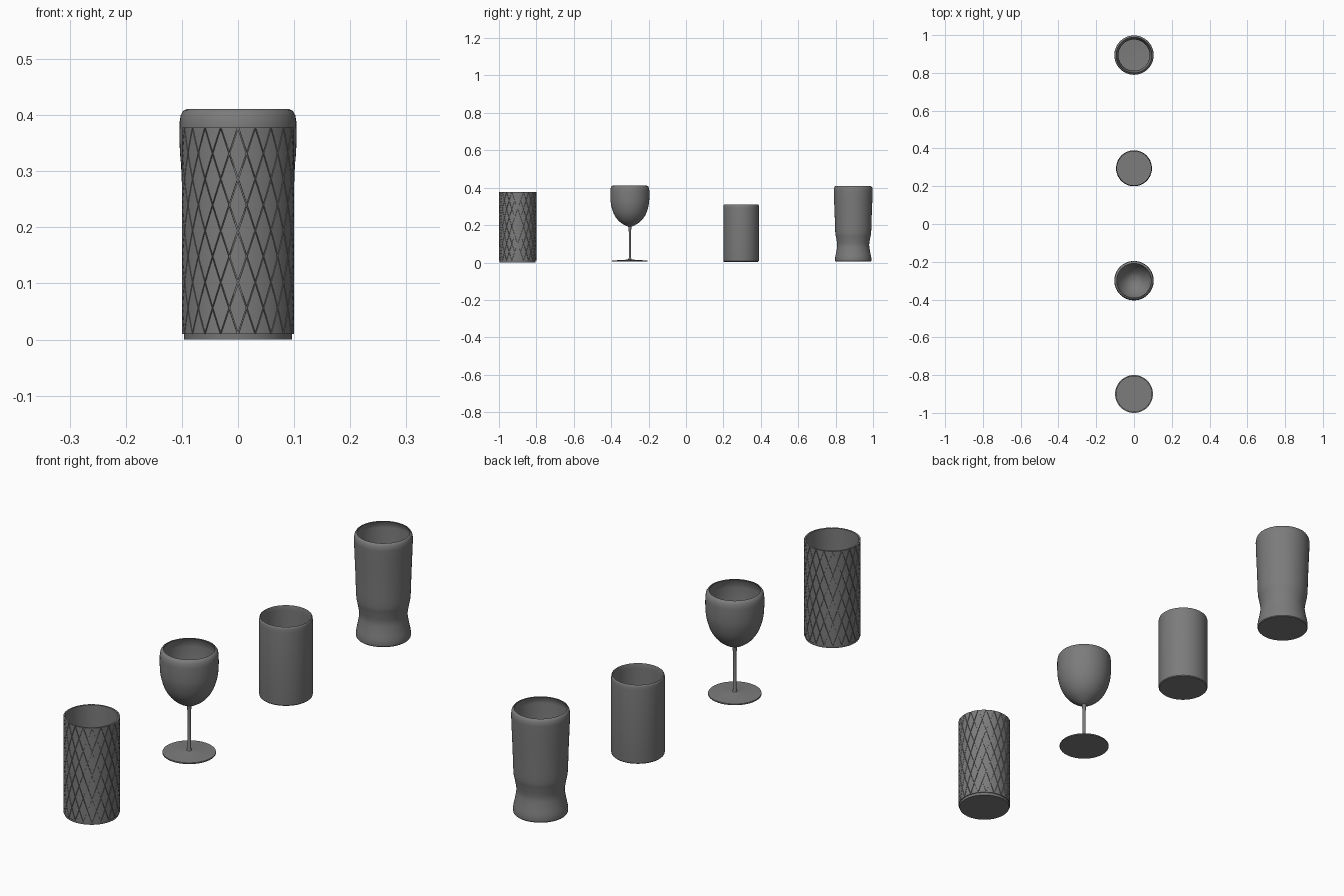
import bpy, bmesh, math

if "Cube" in bpy.data.objects:
    bpy.data.objects.remove(bpy.data.objects["Cube"])

glass = bpy.data.materials.new("dark_glass")
glass.diffuse_color = (0.2, 0.2, 0.2, 1)
glass.use_nodes = True
glass.node_tree.nodes["Principled BSDF"].inputs["Base Color"].default_value = glass.diffuse_color


def finish(name, bm, angle=35):
    bmesh.ops.remove_doubles(bm, verts=bm.verts, dist=0.00001)
    bmesh.ops.recalc_face_normals(bm, faces=bm.faces)
    mesh = bpy.data.meshes.new(name)
    bm.to_mesh(mesh)
    bm.free()
    mesh.materials.append(glass)
    ob = bpy.data.objects.new(name, mesh)
    bpy.context.collection.objects.link(ob)
    bpy.ops.object.select_all(action='DESELECT')
    ob.select_set(True)
    bpy.context.view_layer.objects.active = ob
    bpy.ops.object.shade_smooth_by_angle(angle=math.radians(angle))
    return ob


def lathe(name, profile, y, steps=64):
    """Spin an (r, z) profile round a vertical axis at (0, y)."""
    bm = bmesh.new()
    vs = [bm.verts.new((r, y, z)) for r, z in profile]
    edges = [bm.edges.new(p) for p in zip(vs, vs[1:])]
    bmesh.ops.spin(bm, geom=vs + edges, cent=(0, y, 0), axis=(0, 0, 1),
                   angle=math.tau, steps=steps, use_duplicate=False)
    return finish(name, bm)


def curve(points, sub=4):
    """Smooth a few profile points with a Catmull-Rom spline."""
    p = [points[0]] + points + [points[-1]]
    out = []
    for a, b, c, d in zip(p, p[1:], p[2:], p[3:]):
        for i in range(sub):
            t = i / sub
            out.append(tuple(0.5 * (2 * b[k] + (c[k] - a[k]) * t
                       + (2 * a[k] - 5 * b[k] + 4 * c[k] - d[k]) * t * t
                       + (3 * b[k] - a[k] - 3 * c[k] + d[k]) * t ** 3) for k in (0, 1)))
    return out + [points[-1]]


# cut-pattern tumbler: plain inner glass
Y = -0.9
lathe("tumbler_body", [(0, 0), (0.096, 0), (0.0965, 0.002), (0.0965, 0.378),
                       (0.0935, 0.378), (0.0935, 0.022), (0, 0.022)], Y)

# raised diamond tiles separated by grooves, with half tiles at top and bottom
N, ROWS, Z0, Z1 = 20, 4, 0.01, 0.378
half_a, half_z, gap, SEG = math.pi / N, (Z1 - Z0) / ROWS / 2, 0.94, 6
bm = bmesh.new()
for row in range(2 * ROWS + 1):
    zc = Z0 + row * half_z
    for k in range(N):
        ac = -math.pi / 2 + (2 * k + 1 + row % 2) * half_a
        strips = []
        for i in range(SEG + 1):
            u = -1 + 2 * i / SEG
            h = half_z * gap * (1 - abs(u))
            a = ac + u * half_a * gap
            lo, hi = max(Z0, zc - h), min(Z1, zc + h)
            strips.append([bm.verts.new((r * math.cos(a), Y + r * math.sin(a), z))
                           for r, z in ((0.096, lo), (0.1, lo), (0.1, hi), (0.096, hi))])
        for s, t in zip(strips, strips[1:]):
            for j in range(3):
                bm.faces.new((s[j], t[j], t[j + 1], s[j + 1]))
bmesh.ops.remove_doubles(bm, verts=bm.verts, dist=0.00001)
bmesh.ops.dissolve_degenerate(bm, dist=0.00001, edges=bm.edges)
finish("tumbler_diamond_tiles", bm)

# wine glass: foot, stem and bowl in one profile
bowl_out = curve([(0.009, 0.192), (0.033, 0.203), (0.062, 0.225), (0.086, 0.26),
                  (0.1, 0.305), (0.104, 0.345), (0.104, 0.385)])
bowl_in = curve([(0.1, 0.38), (0.1, 0.345), (0.096, 0.306),
                 (0.083, 0.266), (0.06, 0.232), (0.032, 0.209), (0, 0.201)])
lathe("wine_glass", [(0, 0.006), (0.094, 0.006), (0.095, 0.008), (0.094, 0.011), (0.03, 0.014),
                     (0.009, 0.017), (0.006, 0.025), (0.006, 0.165), (0.008, 0.183)]
      + bowl_out + [(0.102, 0.4), (0.097, 0.408), (0.091, 0.411), (0.09, 0.409), (0.095, 0.4)]
      + bowl_in, -0.3)

# short straight glass
lathe("short_glass", [(0, 0.004), (0.091, 0.004), (0.094, 0.007), (0.095, 0.013),
                      (0.095, 0.29), (0.0945, 0.302), (0.093, 0.309), (0.091, 0.311), (0.09, 0.308),
                      (0.091, 0.29), (0.091, 0.025), (0, 0.025)], 0.295)

# tall waisted beer glass
beer_out = curve([(0.097, 0.014), (0.096, 0.03), (0.089, 0.065), (0.0855, 0.096), (0.091, 0.132),
                  (0.096, 0.162), (0.099, 0.25), (0.103, 0.35), (0.104, 0.388)])
beer_in = curve([(0.1, 0.386), (0.099, 0.35), (0.095, 0.25), (0.092, 0.162),
                 (0.087, 0.132), (0.0825, 0.096), (0.085, 0.065), (0.088, 0.035)])
lathe("beer_glass", [(0, 0.005), (0.094, 0.005), (0.0965, 0.008)] + beer_out
      + [(0.102, 0.4), (0.098, 0.407), (0.094, 0.409), (0.093, 0.407), (0.097, 0.398)]
      + beer_in + [(0, 0.03)], 0.894)
